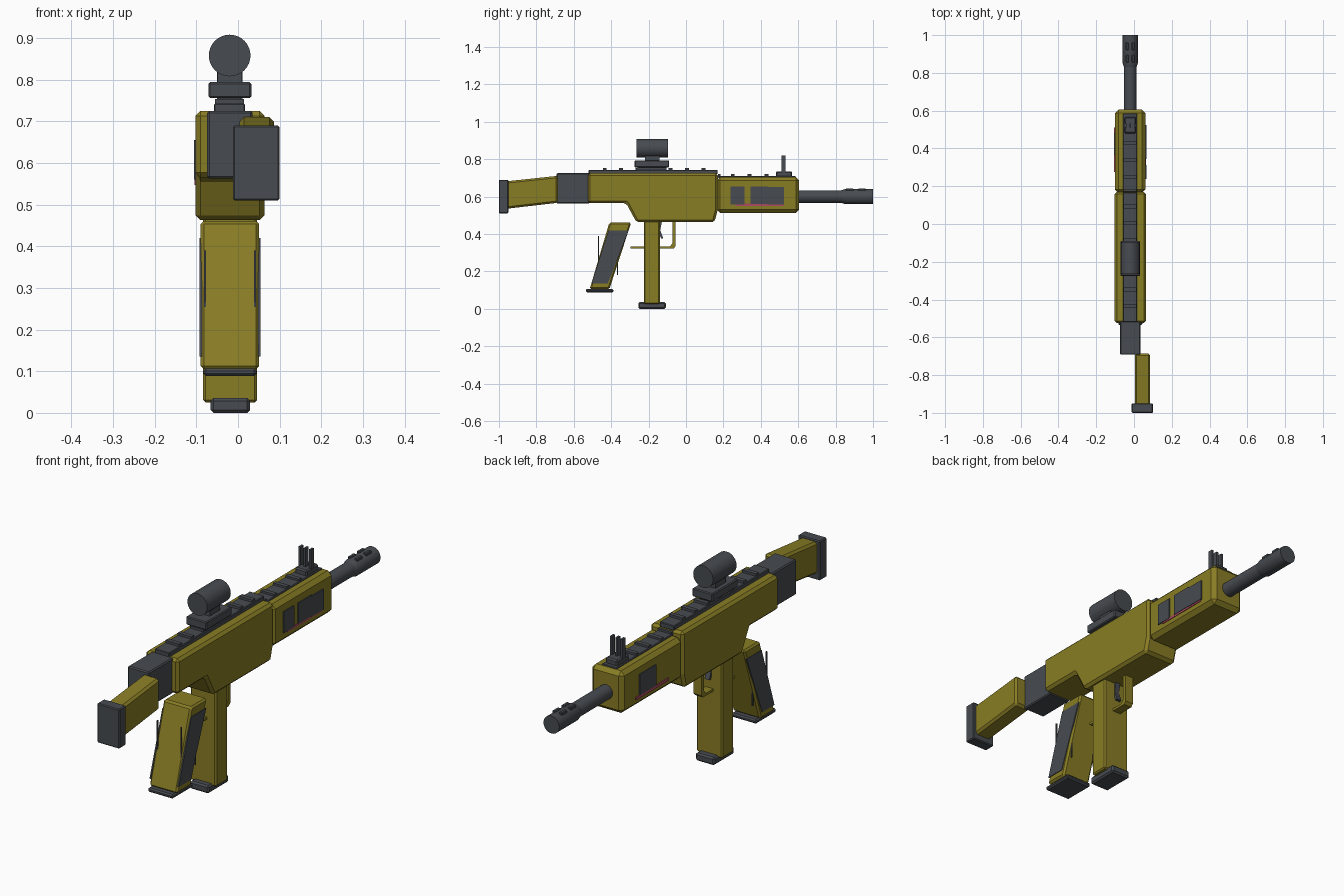
import bpy, bmesh, math
from mathutils import Matrix

if "Cube" in bpy.data.objects:
    bpy.data.objects.remove(bpy.data.objects["Cube"])

CX = -0.02  # centre line of the body


def material(name, rgb):
    m = bpy.data.materials.new(name)
    m.diffuse_color = (*rgb, 1)
    m.use_nodes = True
    m.node_tree.nodes["Principled BSDF"].inputs["Base Color"].default_value = m.diffuse_color
    return m


OLIVE = material("olive", (0.25, 0.205, 0.018))
GRAY = material("dark gray", (0.063, 0.070, 0.080))
PINK = material("dusty pink", (0.42, 0.07, 0.12))


def finish(name, bm, mat, bevel=0.0):
    bmesh.ops.recalc_face_normals(bm, faces=bm.faces)
    me = bpy.data.meshes.new(name)
    bm.to_mesh(me)
    bm.free()
    me.materials.append(mat)
    ob = bpy.data.objects.new(name, me)
    bpy.context.collection.objects.link(ob)
    if bevel:
        mod = ob.modifiers.new("bevel", "BEVEL")
        mod.width = bevel
        mod.segments = 1
        mod.limit_method = 'ANGLE'
        mod.angle_limit = math.radians(25)
    return ob


def prism(name, pts, x0, x1, mat, bevel=0.0):
    """Side profile (y, z) extruded across x."""
    bm = bmesh.new()
    face = bm.faces.new([bm.verts.new((x0, y, z)) for y, z in pts])
    ext = bmesh.ops.extrude_face_region(bm, geom=[face])
    for v in ext["geom"]:
        if isinstance(v, bmesh.types.BMVert):
            v.co.x = x1
    return finish(name, bm, mat, bevel)


def box(name, x, y, z, mat, bevel=0.0):
    return prism(name, [(y[0], z[0]), (y[1], z[0]), (y[1], z[1]), (y[0], z[1])],
                 x[0], x[1], mat, bevel)


def lathe(name, rings, cz, mat, sides=32):
    """Round part along y from (y, radius) rings."""
    bm = bmesh.new()
    loops = []
    for y, r in rings:
        loops.append([bm.verts.new((CX + r * math.cos(2 * math.pi * i / sides), y,
                                    cz + r * math.sin(2 * math.pi * i / sides)))
                      for i in range(sides)])
    for a, b in zip(loops, loops[1:]):
        for i in range(sides):
            j = (i + 1) % sides
            bm.faces.new((a[i], a[j], b[j], b[i])).smooth = True
    bm.faces.new(loops[0])
    bm.faces.new(loops[-1])
    ob = finish(name, bm, mat)
    bpy.context.view_layer.objects.active = ob
    ob.select_set(True)
    bpy.ops.object.shade_smooth_by_angle(angle=math.radians(30))
    ob.select_set(False)
    return ob


# Body
prism("receiver", [(-0.525, 0.725), (-0.525, 0.565), (-0.32, 0.565), (-0.265, 0.463),
                   (0.152, 0.463), (0.17, 0.53), (0.17, 0.725)], -0.102, 0.064, OLIVE, 0.012)
box("handguard", (-0.101, 0.061), (0.165, 0.605), (0.513, 0.705), OLIVE, 0.018)

# Stock
box("stock_adapter", (-0.074, 0.035), (-0.692, -0.515), (0.563, 0.725), GRAY, 0.005)
prism("stock", [(-0.96, 0.535), (-0.685, 0.567), (-0.685, 0.711), (-0.96, 0.682)],
      0.004, 0.086, OLIVE, 0.01)
box("butt_pad", (-0.012, 0.1), (-1.0, -0.95), (0.51, 0.69), GRAY, 0.004)

# Grip with side panels and base plate
prism("grip", [(-0.515, 0.105), (-0.41, 0.105), (-0.293, 0.461), (-0.41, 0.461)],
      -0.09, 0.051, OLIVE, 0.008)
for side, x in (("left", -0.093), ("right", 0.048)):
    prism("grip_panel_" + side, [(-0.506, 0.135), (-0.418, 0.135), (-0.306, 0.42), (-0.414, 0.42)],
          x, x + 0.006, GRAY)
    bx = CX + (0.058 if side == "right" else -0.062)
    box("grip_rear_rib_" + side, (bx, bx + 0.005), (-0.471, -0.465), (0.25, 0.39), GRAY)
    box("grip_front_rib_" + side, (bx, bx + 0.005), (-0.369, -0.363), (0.18, 0.27), GRAY)
box("grip_base", (-0.083, 0.045), (-0.535, -0.388), (0.088, 0.107), GRAY, 0.006)

# Magazine
box("magazine", (-0.084, 0.046), (-0.225, -0.14), (0.025, 0.47), OLIVE, 0.006)
box("magazine_base", (-0.066, 0.029), (-0.255, -0.108), (0.0, 0.036), GRAY, 0.007)

# Trigger and guard
box("guard_bottom", (CX - 0.02, CX + 0.02), (-0.296, -0.07), (0.323, 0.334), OLIVE)
prism("guard_front", [(-0.1, 0.323), (-0.066, 0.323), (-0.055, 0.335), (-0.055, 0.47),
                      (-0.073, 0.47), (-0.073, 0.35), (-0.085, 0.334), (-0.1, 0.334)],
      CX - 0.02, CX + 0.02, OLIVE)
prism("trigger", [(-0.15, 0.47), (-0.128, 0.47), (-0.138, 0.42), (-0.122, 0.378),
                  (-0.132, 0.375), (-0.15, 0.415)], CX - 0.012, CX + 0.012, GRAY)

# Top rails with cross teeth
box("rear_rail", (-0.058, 0.017), (-0.52, 0.168), (0.72, 0.743), GRAY, 0.003)
box("front_rail", (-0.058, 0.017), (0.172, 0.585), (0.70, 0.711), GRAY, 0.003)
for i in range(8):
    y = -0.435 + i * 0.088
    if y < 0.16:
        box(f"rear_rail_tooth_{i}", (-0.055, 0.014), (y - 0.01, y + 0.01), (0.74, 0.754), GRAY)
for i in range(4):
    y = 0.25 + i * 0.09
    if y < 0.47:
        box(f"front_rail_tooth_{i}", (-0.055, 0.014), (y - 0.01, y + 0.01), (0.705, 0.72), GRAY)
box("front_rail_start_tooth", (-0.055, 0.014), (0.172, 0.185), (0.705, 0.72), GRAY)

# Optic
box("optic_clamp", (-0.047, 0.007), (-0.26, -0.105), (0.74, 0.76), GRAY)
box("optic_mount", (-0.071, 0.032), (-0.275, -0.09), (0.756, 0.794), GRAY, 0.004)
box("optic_neck", (-0.049, 0.01), (-0.218, -0.143), (0.79, 0.83), GRAY)
lathe("optic_tube", [(-0.265, 0.05), (-0.095, 0.05)], 0.858, GRAY)

# Front sight: base, two ears and a centre post
box("front_sight_base", (-0.05, 0.011), (0.48, 0.567), (0.70, 0.735), GRAY, 0.006)
for n, dx in (("left_ear", -0.026), ("post", 0), ("right_ear", 0.026)):
    box("front_sight_" + n, (CX + dx - 0.005, CX + dx + 0.005), (0.51, 0.532), (0.73, 0.819), GRAY)

# Barrel and muzzle
lathe("barrel", [(0.59, 0.033), (0.84, 0.033)], 0.6, GRAY)
lathe("muzzle", [(0.83, 0.033), (0.85, 0.04), (1.0, 0.04)], 0.6, GRAY)
for i, y in enumerate((0.87, 0.935)):
    for s in (-1, 1):
        x = CX + s * 0.016
        box(f"muzzle_lug_{i}_{s}", (x - 0.008, x + 0.008), (y - 0.015, y + 0.025),
            (0.625, 0.644), GRAY, 0.003)

# Handguard side plates and pink strips
box("right_vent_rear", (0.058, 0.066), (0.238, 0.312), (0.558, 0.655), GRAY)
box("right_vent_middle", (0.058, 0.066), (0.344, 0.44), (0.56, 0.655), GRAY)
box("right_vent_front", (0.058, 0.067), (0.435, 0.525), (0.558, 0.65), GRAY)
box("right_strip", (0.058, 0.064), (0.265, 0.52), (0.551, 0.562), PINK)
box("left_vent", (-0.106, -0.098), (0.366, 0.483), (0.56, 0.655), GRAY)
box("left_strip", (-0.105, -0.098), (0.275, 0.51), (0.547, 0.56), PINK)
